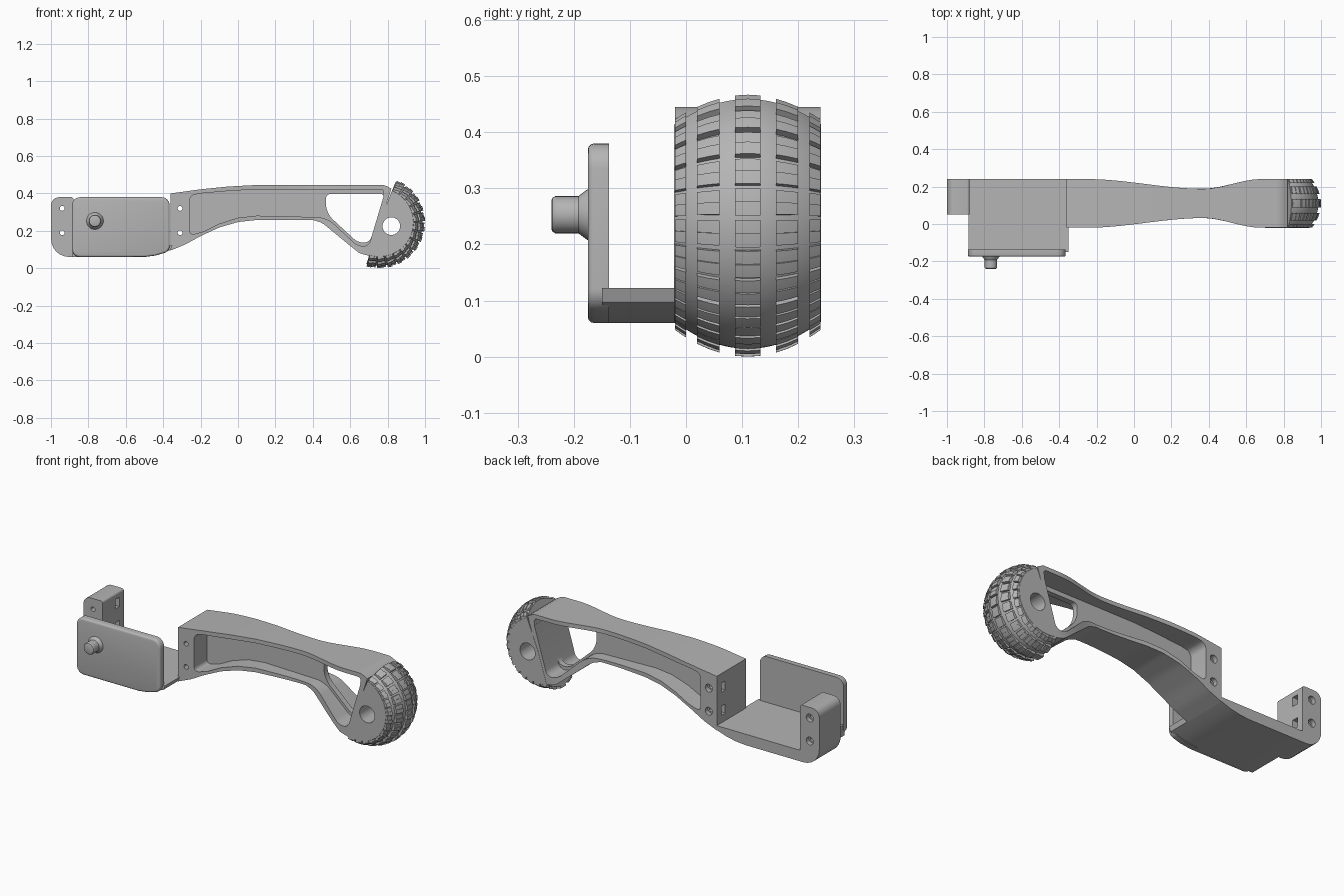
import bpy, bmesh
from math import sin, cos, pi, radians
from mathutils import Vector

cube = bpy.data.objects.get("Cube")
if cube:
    bpy.data.objects.remove(cube, do_unlink=True)

grey = bpy.data.materials.new("plain grey")
grey.use_nodes = True
tone = (0.46, 0.46, 0.46, 1)
grey.diffuse_color = tone
grey.node_tree.nodes["Principled BSDF"].inputs["Base Color"].default_value = tone

Y0, Y1, YC = -0.02, 0.24, 0.11      # side faces and mid plane of the arm


def add_loft(bm, sections):
    """Skin a list of closed cross-sections and cap both ends."""
    rings = [[bm.verts.new(p) for p in s] for s in sections]
    n = len(rings[0])
    for a, b in zip(rings, rings[1:]):
        for i in range(n):
            j = (i + 1) % n
            bm.faces.new((a[i], a[j], b[j], b[i]))
    bm.faces.new(rings[0][::-1])
    bm.faces.new(rings[-1])


def finish(name, bm):
    bmesh.ops.remove_doubles(bm, verts=bm.verts, dist=1e-5)
    bmesh.ops.recalc_face_normals(bm, faces=bm.faces)
    mesh = bpy.data.meshes.new(name)
    bm.to_mesh(mesh)
    bm.free()
    mesh.materials.append(grey)
    obj = bpy.data.objects.new(name, mesh)
    bpy.context.scene.collection.objects.link(obj)
    return obj


def loft(name, sections):
    bm = bmesh.new()
    add_loft(bm, sections)
    return finish(name, bm)


def prism(name, outline, y0, y1):
    return loft(name, [[(x, y, z) for x, z in outline] for y in (y0, y1)])


def rounded(corners, steps=6):
    """Outline from (x, z, radius) corners."""
    out = []
    for i, (x, z, r) in enumerate(corners):
        p = Vector((x, z))
        if r == 0:
            out.append(p)
            continue
        a = p + (Vector(corners[i - 1][:2]) - p).normalized() * r
        b = p + (Vector(corners[(i + 1) % len(corners)][:2]) - p).normalized() * r
        for k in range(steps + 1):
            t = k / steps
            w = 0.75 * 2 * t * (1 - t)
            u, v = (1 - t) ** 2, t * t
            out.append((a * u + p * w + b * v) / (u + w + v))
    return out


def box(x0, x1, z0, z1):
    return [(x0, z0), (x1, z0), (x1, z1), (x0, z1)]


def circle(x, z, r, n=32):
    return [(x + r * cos(2 * pi * i / n), z + r * sin(2 * pi * i / n)) for i in range(n)]


def activate(obj):
    bpy.ops.object.select_all(action='DESELECT')
    obj.select_set(True)
    bpy.context.view_layer.objects.active = obj


def cut(obj, *cutters):
    for c in cutters:
        m = obj.modifiers.new("cut", 'BOOLEAN')
        m.operation, m.solver, m.object = 'DIFFERENCE', 'EXACT', c
        activate(obj)
        bpy.ops.object.modifier_apply(modifier=m.name)
        bpy.data.objects.remove(c, do_unlink=True)


def interp(points, x):
    for (xa, za), (xb, zb) in zip(points, points[1:]):
        if x <= xb:
            return za + (zb - za) * (x - xa) / (xb - xa)
    return points[-1][1]


def smooth(t):
    t = min(max(t, 0), 1)
    return t * t * (3 - 2 * t)


def waist(x):
    """How far each side of the arm is drawn in at x."""
    return 0.052 * smooth((x + 0.25) / 0.62) * smooth((0.68 - x) / 0.31)


# Arm: waisted beam with a curved top and underside
TOP = [(-.36, .40), (-.2, .422), (-.05, .437), (.1, .445), (.785, .445), (.82, .425)]
LOW = [(-.36, .095), (-.28, .128), (-.2, .172), (-.1, .218), (0, .247), (.1, .258),
       (.4, .258), (.45, .243), (.62, .103), (.65, .08), (.705, .065)]
sections = []
for i in range(57):
    t = i / 56
    xl, xt = -.36 + 1.065 * t, -.36 + 1.18 * t
    zl, zt, wl, wt = interp(LOW, xl), interp(TOP, xt), waist(xl), waist(xt)
    sections.append([(xl, Y0 + wl, zl), (xl, Y1 - wl, zl), (xt, Y1 - wt, zt), (xt, Y0 + wt, zt)])
arm = loft("arm", sections)

# Side pockets leave a thin web; a window passes through the web
pocket = rounded([(-.26, .388, .03), (-.2, .4, 0), (-.05, .413, 0), (.1, .422, 0),
                  (.785, .422, .025), (.7, .118, .03), (.64, .118, .03), (.475, .272, .05),
                  (.1, .281, 0), (0, .27, 0), (-.1, .238, 0), (-.18, .198, 0), (-.26, .175, .03)])
window = rounded([(.47, .397, .025), (.782, .397, .02), (.705, .138, .03),
                  (.64, .138, .025), (.47, .295, .05)])
cut(arm, prism("pocket_front", pocket, -.2, YC - .016),
    prism("pocket_back", pocket, YC + .016, .4),
    prism("window", window, -.2, .4))

# Mounting block at the far end of the tray
block = prism("end_block", rounded([(-1, .06, .1), (-.88, .06, 0), (-.88, .38, .012),
                                    (-1, .38, .045)]), .05, Y1)

# Screw holes with wide back mouths and nut slots in the facing ends
for obj, x, sx in ((arm, -.31, -.37), (block, -.94, -.87)):
    for z in (.32, .19):
        cut(obj, prism("hole", circle(x, z, .013, 20), -.2, .4),
            prism("mouth", circle(x, z, .022, 20), .215, .4),
            prism("slot", box(min(x, sx) - .01, max(x, sx) + .01, z - .026, z + .026), .165, .2))

# Tray floor and its upright front plate
prism("tray_floor", [(-.885, .06), (-.54, .06), (-.48, .065), (-.42, .077), (-.36, .097),
                     (-.35, .122), (-.885, .122)], -.15, Y1)
plate = prism("front_plate", rounded([(-.888, .06, .045), (-.5, .06, 0), (-.44, .068, 0),
                                      (-.365, .09, .03), (-.365, .38, .045),
                                      (-.888, .38, .045)]), -.175, -.137)
bm = bmesh.new()
bm.from_mesh(plate.data)
rim = [e for e in bm.edges if all(v.co.y < -.17 for v in e.verts)]
bmesh.ops.bevel(bm, geom=rim, offset=.011, segments=3, affect='EDGES', profile=.5)
bm.to_mesh(plate.data)
bm.free()

# Knob with a flared foot
loft("knob", [[(x, y, z) for x, z in circle(-.765, .253, r)] for y, r in
              ((-.17, .047), (-.176, .045), (-.192, .033), (-.233, .033), (-.238, .03), (-.24, .025))])

# Half wheel: solid core of revolution
CX, CZ, HALF = .755, .245, .13
START, END = radians(-107), radians(68)


def crown(y):
    return .245 - .048 * (abs(y - YC) / HALF) ** 2


def polar(y, r, a):
    return (CX + r * cos(a), y, CZ + r * sin(a))


ys = [Y0 - .001 + (2 * HALF + .002) * i / 16 for i in range(17)]
core = [(ys[0], 0)] + [(y, crown(y) - .014) for y in ys] + [(ys[-1], 0)]
wheel = loft("wheel_core", [[polar(y, r, START + (END - START) * k / 48) for y, r in core]
                            for k in range(49)])
cut(wheel, prism("axle_hole_a", circle(.82, .225, .047), -.2, .4))
cut(arm, prism("axle_hole_b", circle(.82, .225, .047), -.2, .4))

# Tread: five rows of raised blocks, each with a low bridge to the next
bm = bmesh.new()
COUNT = 13
pitch = (END - START) / COUNT


def tread(ya, yb, a, b, lift):
    mid = (ya + yb) / 2
    secs = []
    for k in range(4):
        ang = a + (b - a) * k / 3
        secs.append([polar(ya, crown(ya) - .025, ang), polar(ya, crown(ya) - lift, ang),
                     polar(mid, crown(mid) - lift, ang), polar(yb, crown(yb) - lift, ang),
                     polar(yb, crown(yb) - .025, ang)])
    add_loft(bm, secs)


for row, (ya, yb) in enumerate(((Y0, 0), (.02, .06), (.087, .133), (.16, .2), (.22, Y1))):
    for i in range(COUNT):
        a = START + pitch * i
        gap = pitch * (.1 if row % 2 else .07)
        tread(ya, yb, a + gap, a + pitch * .5, 0)
        tread(ya, yb, a + pitch * .5, a + pitch - gap, .004)
finish("tyre_tread", bm)

# Smooth curved faces, keep hard edges
for obj in list(bpy.context.scene.objects):
    if obj.type == 'MESH':
        activate(obj)
        bpy.ops.object.shade_smooth_by_angle(angle=radians(30))
